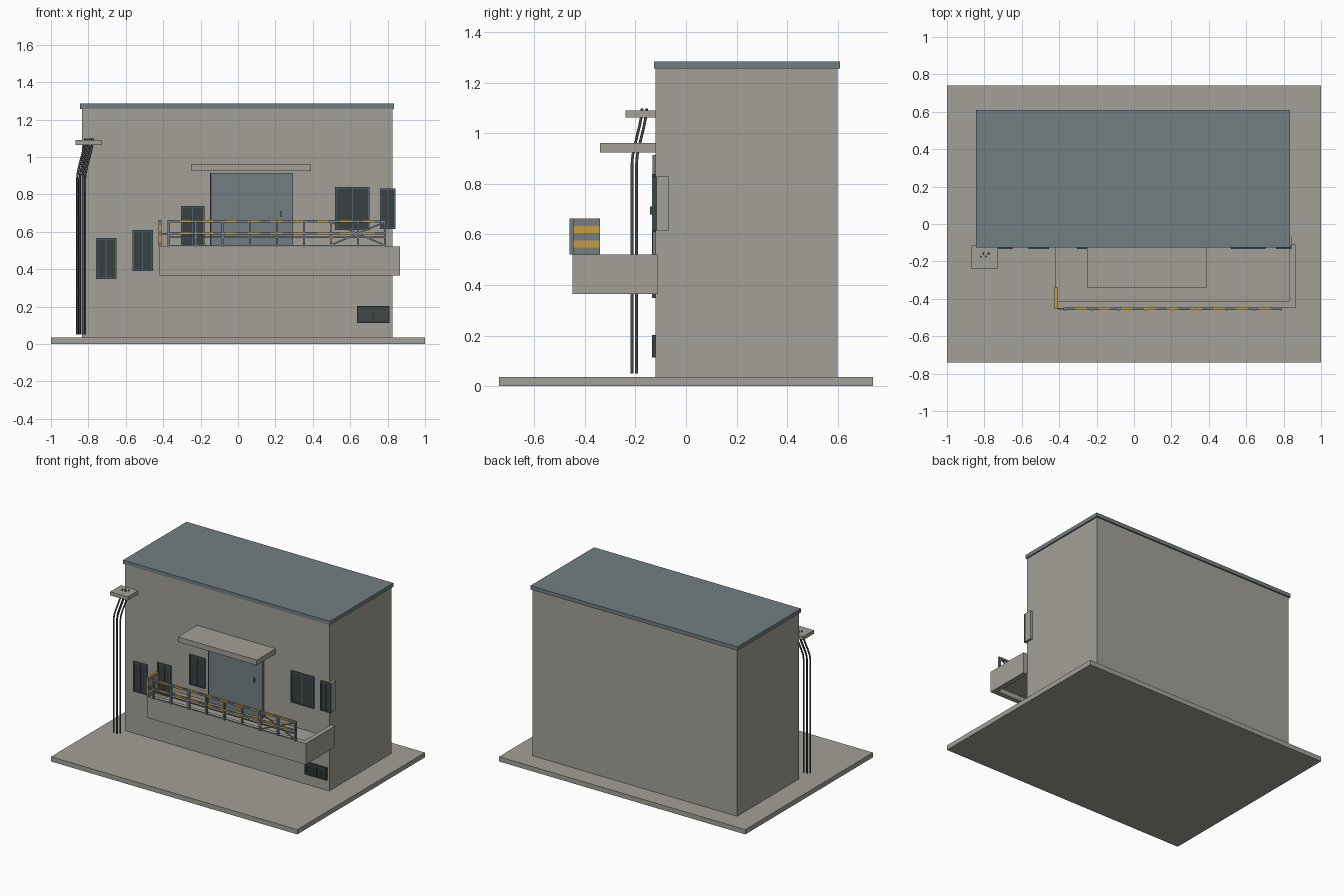
import bpy, bmesh, math
from mathutils import Vector, Matrix

if "Cube" in bpy.data.objects:
    bpy.data.objects.remove(bpy.data.objects["Cube"])


def material(name, r, g, b):
    m = bpy.data.materials.new(name)
    m.diffuse_color = (r, g, b, 1)
    m.use_nodes = True
    m.node_tree.nodes["Principled BSDF"].inputs["Base Color"].default_value = m.diffuse_color
    return m


CONCRETE = material("warm concrete", 0.366, 0.352, 0.31)
SLATE = material("slate grey", 0.171, 0.212, 0.223)
YELLOW = material("hazard yellow", 0.56, 0.34, 0.05)
GLASS = material("dark glass", 0.042, 0.051, 0.052)
BLUE = material("blue grey frame", 0.075, 0.125, 0.17)
PIPE = material("dark pipe", 0.065, 0.075, 0.075)


def boxes(name, mats, items):
    """One object from boxes (x0, x1, y0, y1, z0, z1, material slot[, tilt about y])."""
    bm = bmesh.new()
    for x0, x1, y0, y1, z0, z1, slot, *tilt in items:
        mid = Vector(((x0 + x1) / 2, (y0 + y1) / 2, (z0 + z1) / 2))
        mat = Matrix.Translation(mid) @ Matrix.Rotation(tilt[0] if tilt else 0, 4, 'Y')
        mat = mat @ Matrix.Diagonal((x1 - x0, y1 - y0, z1 - z0, 1))
        made = bmesh.ops.create_cube(bm, size=1, matrix=mat)["verts"]
        for f in {f for v in made for f in v.link_faces}:
            f.material_index = slot
    me = bpy.data.meshes.new(name)
    bm.to_mesh(me)
    bm.free()
    for m in mats:
        me.materials.append(m)
    ob = bpy.data.objects.new(name, me)
    bpy.context.collection.objects.link(ob)
    return ob


def box(name, mat, *b):
    return boxes(name, [mat], [(*b, 0)])


# Ground slab, building and roof
box("ground_slab", CONCRETE, -1, 1, -0.74, 0.74, 0, 0.035)
box("building", CONCRETE, -0.835, 0.825, -0.12, 0.6, 0.03, 1.26)
box("roof", SLATE, -0.845, 0.835, -0.126, 0.61, 1.257, 1.285)

# Balcony tray: floor, front parapet, right parapet
box("balcony_floor", CONCRETE, -0.42, 0.835, -0.42, -0.115, 0.40, 0.43)
box("balcony_front", CONCRETE, -0.42, 0.866, -0.45, -0.412, 0.365, 0.52)
box("balcony_side", CONCRETE, 0.832, 0.866, -0.45, -0.11, 0.365, 0.52)

# Awning and door
box("awning", CONCRETE, -0.25, 0.39, -0.34, -0.115, 0.925, 0.963)
box("door", SLATE, -0.143, 0.294, -0.133, -0.115, 0.43, 0.914)
box("door_edge", GLASS, -0.15, -0.143, -0.133, -0.115, 0.43, 0.914)
box("door_handle", PIPE, 0.226, 0.232, -0.142, -0.13, 0.68, 0.71)


# Windows: frame bars around dark panes, split by mullions
def window(name, x0, x1, z0, z1, panes=2, t=0.008):
    yf, yb = -0.134, -0.115
    items = [(x0, x1, -0.128, yb, z0, z1, 1),
             (x0, x1, yf, yb, z0, z0 + t, 0), (x0, x1, yf, yb, z1 - t, z1, 0),
             (x0, x0 + t, yf, yb, z0, z1, 0), (x1 - t, x1, yf, yb, z0, z1, 0)]
    for i in range(1, panes):
        x = x0 + (x1 - x0) * i / panes
        items.append((x - 0.003, x + 0.003, yf + 0.002, yb, z0, z1, 0))
    boxes(name, [BLUE, GLASS], items)


window("window_far_left", -0.76, -0.65, 0.348, 0.567)
window("window_left", -0.565, -0.455, 0.39, 0.61)
window("window_by_door", -0.305, -0.18, 0.52, 0.738)
window("window_wide", 0.519, 0.704, 0.61, 0.84)
window("window_corner", 0.76, 0.843, 0.615, 0.83)
box("corner_window_backing", CONCRETE, 0.78, 0.843, -0.12, -0.067, 0.615, 0.83)

# Vent with two columns of slats
vent = [(0.636, 0.81, -0.128, -0.115, 0.112, 0.203, 0)]
vent += [(0.636, 0.81, -0.135, -0.115, z, z + 0.012, 0) for z in (0.112, 0.191)]
vent += [(x, x + 0.012, -0.135, -0.115, 0.112, 0.203, 0) for x in (0.636, 0.717, 0.798)]
vent += [(0.645, 0.80, -0.133, -0.12, 0.13 + 0.014 * i, 0.136 + 0.014 * i, 1) for i in range(5)]
boxes("vent", [GLASS, PIPE], vent)


# Railing: striped rails, posts and a cross-braced end bay
def striped_rail(name, x0, x1, y0, y1, z0, z1, n):
    step = (x1 - x0) / n
    boxes(name, [SLATE, YELLOW],
          [(x0 + i * step, x0 + (i + 1) * step, y0, y1, z0, z1, i % 2) for i in range(n)])


striped_rail("top_rail", -0.375, 0.79, -0.46, -0.446, 0.65, 0.664, 19)
striped_rail("middle_rail", -0.375, 0.79, -0.46, -0.446, 0.586, 0.6, 19)
box("thin_rail", SLATE, -0.375, 0.79, -0.457, -0.449, 0.566, 0.574)
box("bottom_rail", SLATE, -0.375, 0.79, -0.457, -0.449, 0.52, 0.528)
posts = [-0.37 + 0.1445 * i for i in range(9)]
boxes("rail_posts", [SLATE, YELLOW],
      [(x - 0.006, x + 0.006, -0.462, -0.446, 0.52 + 0.0288 * k, 0.5488 + 0.0288 * k,
        int(k in (1, 3) and i == 6)) for i, x in enumerate(posts) for k in range(5)])
tilt = math.atan2(0.12, 0.28)
boxes("end_bay_brace", [SLATE],
      [(0.488, 0.792, -0.456, -0.45, 0.586, 0.594, 0, s * tilt) for s in (-1, 1)])

# Left return panel with horizontal hazard bands and a yellow cap
boxes("return_panel", [SLATE, YELLOW],
      [(-0.424, -0.408, -0.455, -0.34, 0.52 + 0.0284 * k, 0.5484 + 0.0284 * k, k % 2)
       for k in range(5)] + [(-0.424, -0.408, -0.455, -0.34, 0.662, 0.664, 1)])
box("return_link", SLATE, -0.41, -0.37, -0.457, -0.449, 0.586, 0.594)

# Pipe bundle bending up into a wall shelf
box("pipe_shelf", CONCRETE, -0.87, -0.727, -0.24, -0.115, 1.063, 1.09)


def pipe(name, pts, radius):
    cu = bpy.data.curves.new(name, 'CURVE')
    cu.dimensions = '3D'
    cu.bevel_depth = radius
    cu.bevel_resolution = 1
    cu.resolution_u = 6
    cu.use_fill_caps = True
    sp = cu.splines.new('BEZIER')
    sp.bezier_points.add(len(pts) - 1)
    for bp, p in zip(sp.bezier_points, pts):
        bp.co = p
        bp.handle_left = (p[0], p[1], p[2] - 0.06)
        bp.handle_right = (p[0], p[1], p[2] + 0.06)
    cu.materials.append(PIPE)
    ob = bpy.data.objects.new(name, cu)
    bpy.context.collection.objects.link(ob)


for i in range(4):
    x, y = -0.86 + 0.014 * i, -0.214 + 0.018 * (i % 2)
    pipe("pipe_%d" % (i + 1),
         [(x, y, 0.05), (x, y, 0.88), (x + 0.042, y + 0.04, 1.098)], 0.006)
